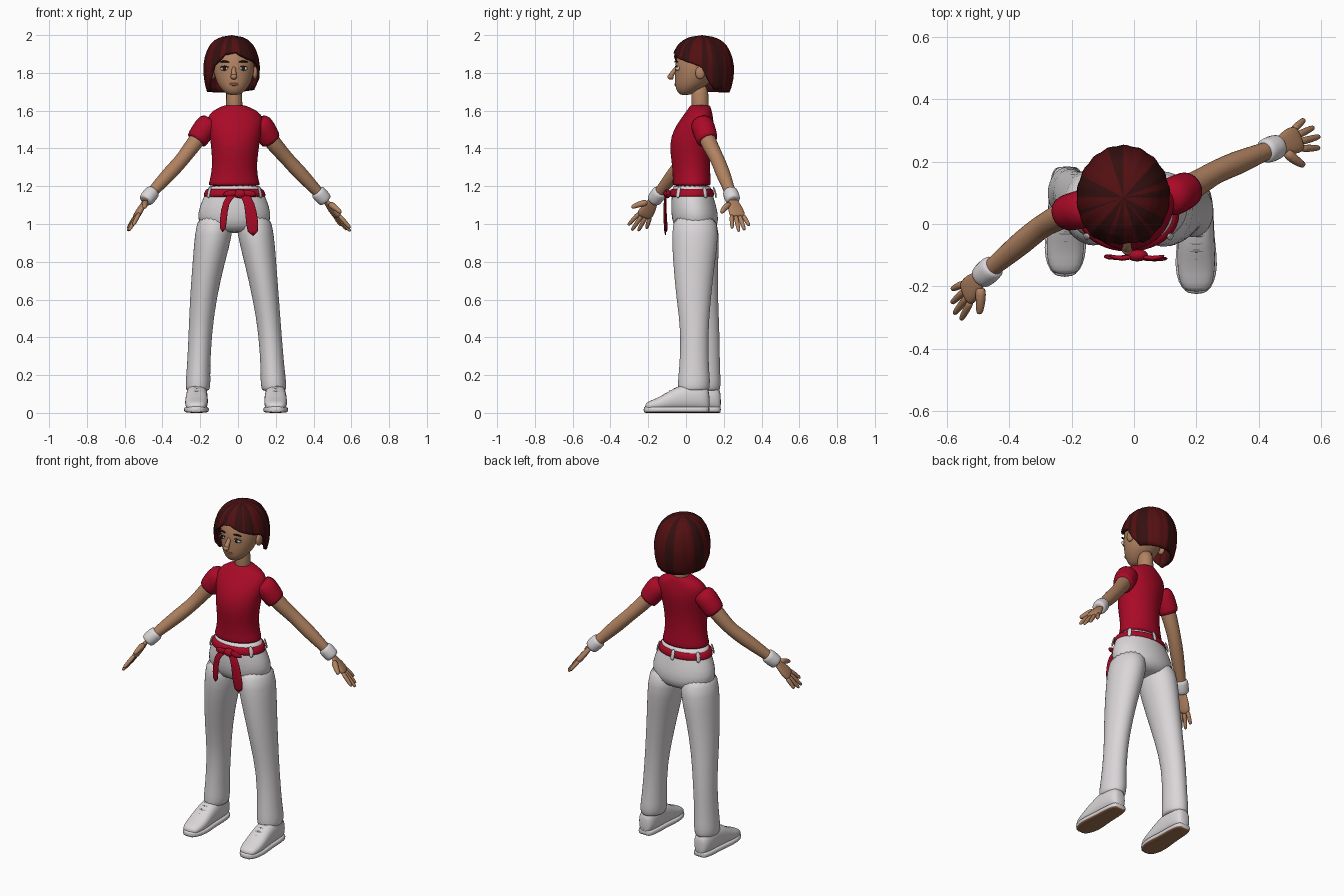
import bpy, bmesh, math
from mathutils import Vector as V

if "Cube" in bpy.data.objects:
    bpy.data.objects.remove(bpy.data.objects["Cube"])


def material(name, *rgb):
    m = bpy.data.materials.new(name)
    m.use_nodes = True
    m.diffuse_color = (*rgb, 1)
    node = m.node_tree.nodes["Principled BSDF"]
    node.inputs["Base Color"].default_value = (*rgb, 1)
    node.inputs["Roughness"].default_value = .8
    return m


RED = material("crimson cloth", .4, .003, .02)
WHITE = material("white cloth", .7, .67, .69)
SKIN = material("skin", .44, .225, .12)
HAIR = material("auburn hair", .085, .005, .006)
DARK = material("dark hair", .035, .005, .005)
SOLE = material("brown sole", .34, .16, .08)
LIP = material("lips", .25, .07, .05)
EYE = material("dark eye", .02, .012, .01)
GREY = material("grey lace", .42, .41, .44)


def finish(name, bm, mats, subdivide=1):
    bmesh.ops.recalc_face_normals(bm, faces=bm.faces)
    me = bpy.data.meshes.new(name)
    bm.to_mesh(me)
    bm.free()
    for m in mats:
        me.materials.append(m)
    me.shade_smooth()
    ob = bpy.data.objects.new(name, me)
    bpy.context.collection.objects.link(ob)
    if subdivide:
        ob.modifiers.new("smooth", "SUBSURF").levels = subdivide
        ob.modifiers["smooth"].render_levels = subdivide
    return ob


def loft(name, rings, mats, n=16, power=2, rule=None):
    """Skin a row of rings, each a centre and two half-axis vectors."""
    bm = bmesh.new()
    rows = []
    for c, u, v in rings:
        row = []
        for k in range(n):
            a = math.tau * k / n
            cu, sv = math.cos(a), math.sin(a)
            p = c + u * math.copysign(abs(cu) ** (2 / power), cu)
            row.append(bm.verts.new(p + v * math.copysign(abs(sv) ** (2 / power), sv)))
        rows.append(row)
    for a, b in zip(rows, rows[1:]):
        for k in range(n):
            j = (k + 1) % n
            bm.faces.new((a[k], a[j], b[j], b[k]))
    bm.faces.new(rows[0])
    bm.faces.new(rows[-1])
    if rule:
        bmesh.ops.recalc_face_normals(bm, faces=bm.faces)
        for f in bm.faces:
            f.material_index = rule(f)
    return finish(name, bm, mats)


def stack(name, rows, mat, yaw=0, power=2):
    """Horizontal rings given as x, y, z, half width, half depth."""
    c, s = math.cos(yaw), math.sin(yaw)
    return loft(name, [(V((x, y, z)), V((c, s, 0)) * rx, V((-s, c, 0)) * ry)
                       for x, y, z, rx, ry in rows], [mat], 20, power)


def tube(name, path, radii, mat, side=V((0, 1, 0)), flat=1, power=2):
    """Round or flattened tube along a path."""
    path = [V(p) for p in path]
    rings = []
    for i, p in enumerate(path):
        d = (path[min(i + 1, len(path) - 1)] - path[max(i - 1, 0)]).normalized()
        u = (side - d * side.dot(d)).normalized()
        rings.append((p, u * radii[i], d.cross(u) * radii[i] * flat))
    return loft(name, rings, [mat], 12, power)


def ball(name, loc, size, mat):
    bm = bmesh.new()
    bmesh.ops.create_uvsphere(bm, u_segments=16, v_segments=10, radius=1)
    for v in bm.verts:
        v.co = V(loc) + V([a * b for a, b in zip(v.co, size)])
    return finish(name, bm, [mat], 0)


def curve_at(keys, t):
    """Piecewise linear lookup."""
    for (a, va), (b, vb) in zip(keys, keys[1:]):
        if t <= b:
            return va + (vb - va) * (t - a) / (b - a)
    return keys[-1][1]


# Shirt, neck and trousers top
stack("shirt", [(-.02, .03, 1.2, .142, .103), (-.02, .03, 1.21, .138, .102),
                (-.02, .03, 1.26, .124, .1), (-.018, .025, 1.33, .12, .102),
                (-.015, .022, 1.42, .13, .112), (-.015, .04, 1.5, .142, .108),
                (-.015, .06, 1.56, .155, .085), (-.016, .07, 1.6, .125, .066),
                (-.018, .075, 1.625, .062, .054), (-.018, .075, 1.63, .05, .05)], RED, .12)
stack("neck", [(-.018, .077, 1.57, .05, .05), (-.02, .075, 1.64, .041, .044),
               (-.022, .07, 1.75, .045, .05)], SKIN)
stack("trouser_top", [(-.018, .03, 1.205, .137, .1), (-.018, .03, 1.195, .14, .102),
                      (-.018, .036, 1.13, .172, .115), (-.02, .045, 1.06, .198, .126),
                      (-.02, .052, .99, .19, .122), (-.02, .05, .95, .11, .08)], WHITE)

# Belt with loops, knot and hanging tails
stack("belt", [(-.018, .03, 1.142, .15, .1), (-.018, .03, 1.144, .17, .122),
               (-.018, .03, 1.165, .163, .12), (-.018, .03, 1.186, .155, .115),
               (-.018, .03, 1.188, .13, .09)], RED)
for i, deg in enumerate((35, 90, 145, 215, 325)):
    a = math.radians(deg)
    x, y = math.cos(a), math.sin(a)
    tube(f"belt_loop_{i}", [(-.018 + x * r, .03 + y * (r - .041), z) for r, z in
                            ((.17, 1.135), (.168, 1.165), (.154, 1.2))],
         [.012] * 3, WHITE, V((-y, x, 0)), .4)
ball("belt_knot", (.01, -.1, 1.16), (.035, .02, .024), RED)
across = V((1, 0, 0))
tube("belt_tail_right", [(0, -.1, 1.165), (-.05, -.11, 1.145), (-.075, -.11, 1.08),
                         (-.082, -.1, .95)], [.014, .018, .019, .02], RED, across, .3, 3)
tube("belt_tail_left", [(.01, -.1, 1.165), (.05, -.112, 1.14), (.07, -.115, 1.07),
                        (.082, -.108, .93)], [.016, .026, .032, .036], RED, across, .2, 3)
for s, side in ((-1, "right"), (1, "left")):
    tube(f"belt_bow_{side}", [(.01, -.1, 1.165), (.01 + s * .05, -.115, 1.165),
                              (.01 + s * .09, -.1, 1.155)], [.012, .02, .01], RED, V((0, 0, 1)), .5)

# Trouser legs
stack("left_leg", [(.08, .045, 1.06, .09, .11), (.092, .05, .95, .1, .128),
                   (.118, .042, .8, .085, .112), (.148, .04, .6, .07, .092),
                   (.17, .046, .42, .061, .071), (.184, .042, .22, .064, .08),
                   (.187, .043, .17, .069, .087), (.19, .04, .125, .066, .084),
                   (.19, .04, .115, .06, .08)], WHITE)
stack("right_leg", [(-.12, .045, 1.06, .09, .11), (-.127, .052, .95, .103, .128),
                    (-.155, .058, .8, .086, .112), (-.185, .08, .6, .071, .09),
                    (-.2, .104, .42, .062, .075), (-.21, .1, .22, .062, .08),
                    (-.211, .1, .17, .067, .086), (-.213, .098, .125, .064, .083),
                    (-.213, .098, .115, .058, .08)], WHITE)

# Shoes, made from heel to toe
for side, heel, toe in (("left", V((.198, .125, 0)), V((.2, -.225, 0))),
                        ("right", V((-.215, .185, 0)), V((-.222, -.17, 0)))):
    def along(t, half, low, high):
        p = heel.lerp(toe, t)
        return p + V((0, 0, (low + high) / 2)), V((half, 0, 0)), V((0, 0, (high - low) / 2))
    upper = ((0, .02, .1), (.03, .046, .14), (.2, .056, .16), (.4, .058, .155),
             (.6, .061, .12), (.75, .062, .085), (.9, .054, .065), (.98, .035, .05))
    loft(f"{side}_shoe", [along(t, w, .012, h) for t, w, h in upper], [WHITE], 16, 2.5)
    sole = ((0, .03), (.04, .05), (.25, .058), (.45, .058), (.65, .068), (.82, .067),
            (.95, .048), (1, .022))
    loft(f"{side}_sole", [along(t, w, 0, .034) for t, w in sole], [WHITE, SOLE], 16, 4,
         lambda f: int(f.normal.z < -.35))
    for i in range(4):
        t = .46 + i * .07
        c = heel.lerp(toe, t) + V((0, 0, curve_at([(r[0], r[2]) for r in upper], t) - .002))
        tube(f"{side}_lace_{i}", [c + V((-.034, 0, -.014)), c, c + V((.034, 0, -.014))],
             [.006] * 3, GREY)

# Arms, sleeves, wristbands and hands
ARMS = {
    "left": dict(shoulder=(.1, .075, 1.555), cuff=(.172, .112, 1.445), elbow=(.268, .17, 1.335),
                 wrist=(.455, .247, 1.135), tip=(.585, .295, .965), thumb=(.3, -.95, .1)),
    "right": dict(shoulder=(-.135, .055, 1.555), cuff=(-.218, .035, 1.445),
                  elbow=(-.3, -.01, 1.335), wrist=(-.485, -.165, 1.135),
                  tip=(-.58, -.27, .965), thumb=(.35, -.9, .3)),
}
for side, arm in ARMS.items():
    sh, cuff, elbow, wrist, tip, thumb = (V(arm[k]) for k in
                                          ("shoulder", "cuff", "elbow", "wrist", "tip", "thumb"))
    tube(f"{side}_sleeve", [sh, sh.lerp(cuff, .5) + V((0, 0, .008)), cuff, cuff.lerp(elbow, .06)],
         [.062, .066, .06, .056], RED)
    tube(f"{side}_arm", [sh, cuff, cuff.lerp(elbow, .6), elbow, elbow.lerp(wrist, .3),
                         elbow.lerp(wrist, .7), wrist, wrist.lerp(tip, .1)],
         [.045, .046, .041, .038, .041, .033, .026, .026], SKIN)
    start, end = elbow.lerp(wrist, .8), wrist.lerp(tip, .08)
    tube(f"{side}_wristband", [start.lerp(end, t) for t in (0, .05, .5, .95, 1)],
         [.032, .042, .043, .041, .03], WHITE)
    d = (tip - wrist).normalized()
    size = (tip - wrist).length
    s = (thumb - d * thumb.dot(d)).normalized()
    tube(f"{side}_palm", [wrist.lerp(tip, t) for t in (0, .15, .35, .52, .58)],
         [.024, .032, .045, .045, .038], SKIN, s, .38, 2.6)
    for i, reach in enumerate((.93, 1.03, .98, .84)):
        off = 1.5 - i
        base = wrist + d * size * .5 + s * off * .021
        end = wrist + d * size * reach + s * off * .034
        tube(f"{side}_finger_{i}", [base, base.lerp(end, .5), base.lerp(end, .9), end],
             [.013, .012, .01, .006], SKIN, s)
    base = wrist + d * size * .15 + s * .02
    end = base + d * size * .3 + s * .068
    tube(f"{side}_thumb", [base, base.lerp(end, .5) + s * .008, base.lerp(end, .92), end],
         [.02, .016, .012, .007], SKIN, d.cross(s))

# Head and face
MID = -.022
stack("head", [(MID, -.003, 1.683, .022, .022), (MID, -.002, 1.69, .042, .038),
               (MID, .015, 1.715, .07, .07), (MID, .035, 1.75, .092, .095),
               (MID, .05, 1.8, .108, .11), (MID, .06, 1.85, .112, .118),
               (MID, .068, 1.9, .105, .115), (MID, .075, 1.95, .08, .085),
               (MID, .08, 1.975, .03, .03)], SKIN)
tube("nose", [(MID, -.045, 1.835), (MID, -.066, 1.805), (MID, -.085, 1.782), (MID, -.07, 1.765)],
     [.01, .013, .017, .012], SKIN, across)
ball("nose_tip", (MID, -.083, 1.779), (.017, .016, .014), SKIN)
tube("mouth", [(MID - .036, -.04, 1.748), (MID - .015, -.055, 1.738), (MID + .015, -.055, 1.738),
               (MID + .036, -.04, 1.748)], [.004, .009, .009, .004], LIP, V((0, 0, 1)), .8)
for s, side in ((-1, "right"), (1, "left")):
    x = MID + s * .05
    ball(f"{side}_eye", (x, -.044, 1.824), (.023, .013, .013), WHITE)
    ball(f"{side}_iris", (x, -.054, 1.824), (.01, .005, .011), EYE)
    tube(f"{side}_lash", [(x - .026, -.046 + s * .004, 1.828), (x, -.057, 1.838),
                          (x + .026, -.046 + s * .004, 1.828)], [.003, .004, .003], EYE)
    tube(f"{side}_brow", [(x - .028, -.052 + s * .006, 1.855), (x, -.055, 1.864),
                          (x + .028, -.048 + s * .006, 1.855)], [.004, .006, .004], DARK)
    ball(f"{side}_ear", (MID + s * .112, .075, 1.8), (.014, .026, .034), SKIN)

# Bobbed hair: a shell whose lower edge follows the face and ears
PROFILE = [(1.69, .84), (1.72, .91), (1.77, .98), (1.83, 1), (1.88, .95), (1.92, .86),
           (1.95, .75), (1.975, .58), (1.99, .38), (2, 0)]
EDGE = [(-180, 1.695), (-75, 1.7), (-55, 1.76), (-40, 1.84), (-15, 1.9), (10, 1.91),
        (35, 1.88), (65, 1.855), (88, 1.835), (100, 1.77), (115, 1.71), (180, 1.695)]
COLS, ROWS = 72, 18
bm = bmesh.new()
grid = []
for k in range(COLS):
    deg = -180 + 360 * k / COLS
    a = math.radians(deg)
    low = curve_at(EDGE, deg)
    column = []
    for r in range(1, ROWS + 1):
        z = 2 - (2 - low) * (r / ROWS) ** 1.6
        w = curve_at(PROFILE, z) * (1 + .012 * math.sin(18 * a + 8 * z))
        column.append(bm.verts.new((-.034 + .15 * w * math.sin(a), .085 - .168 * w * math.cos(a), z)))
    grid.append(column)
crown = bm.verts.new((-.034, .085, 2))
for k in range(COLS):
    a, b = grid[k], grid[(k + 1) % COLS]
    t = math.tau * k / COLS
    streak = int(math.sin(5 * t + 1) + math.sin(11 * t) > .1)
    strip = [bm.faces.new((crown, a[0], b[0]))]
    strip += [bm.faces.new((a[r], a[r + 1], b[r + 1], b[r])) for r in range(ROWS - 1)]
    for f in strip:
        f.material_index = streak
hair = finish("hair", bm, [HAIR, DARK], 0)
shell = hair.modifiers.new("thickness", "SOLIDIFY")
shell.thickness = .018
shell.offset = -1
